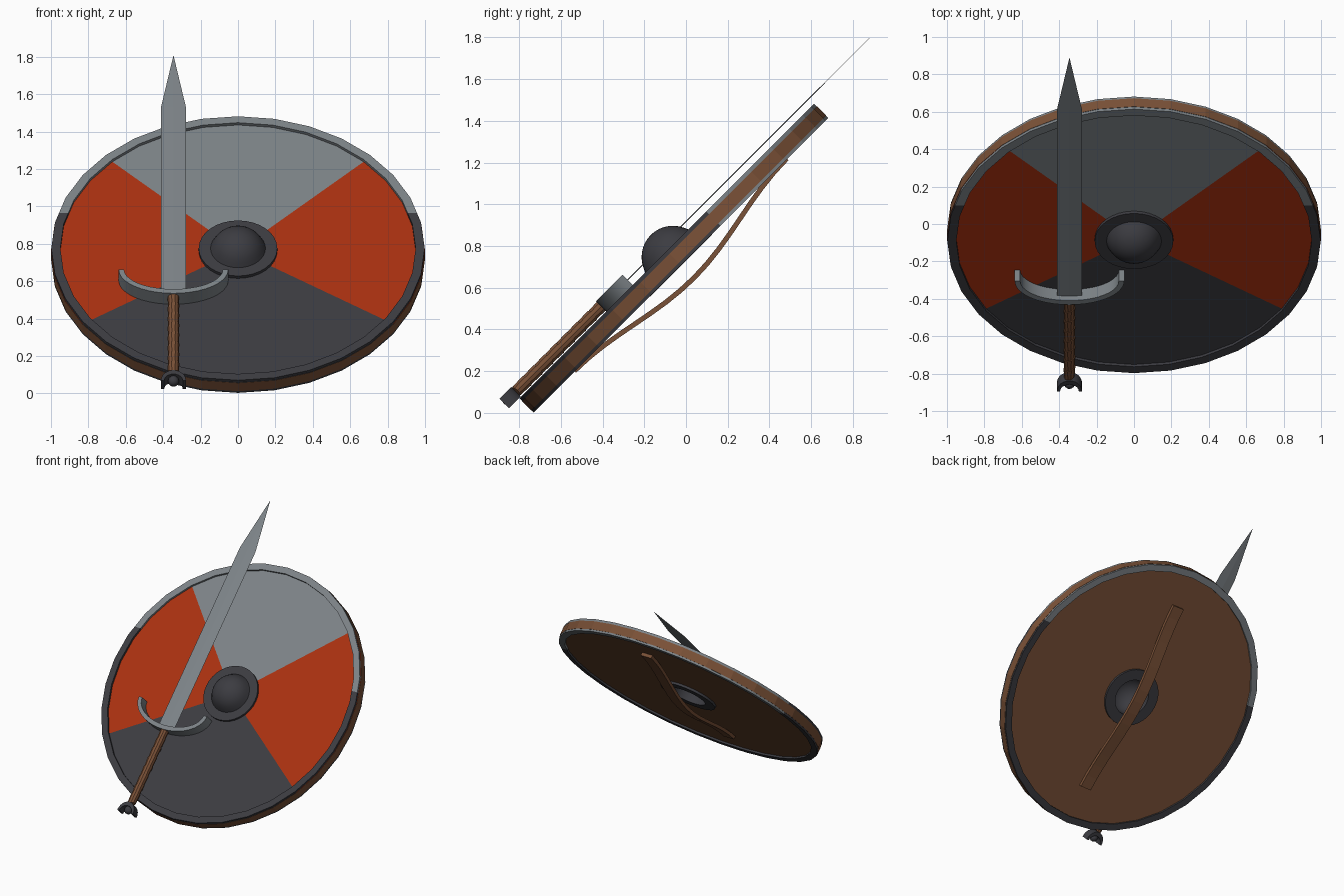
import bpy, bmesh, math
from mathutils import Matrix

if "Cube" in bpy.data.objects:
    bpy.data.objects.remove(bpy.data.objects["Cube"])

# Local frame: x across, y up along the shield, z out of the shield front; tilted 45 degrees
TILT = Matrix.Translation((0, -0.058, 0.742)) @ Matrix.Rotation(math.radians(45), 4, 'X')
SX, SN = -0.345, 0.083          # sword axis: x position and height above shield centre


def material(name, rgb):
    m = bpy.data.materials.new(name)
    m.diffuse_color = (*rgb, 1)
    m.use_nodes = True
    m.node_tree.nodes["Principled BSDF"].inputs["Base Color"].default_value = m.diffuse_color
    return m


GREY = material("steel grey", (0.205, 0.228, 0.245))
DARK = material("dark iron", (0.045, 0.045, 0.053))
RED = material("red paint", (0.40, 0.030, 0.005))
BROWN = material("brown wood", (0.195, 0.082, 0.038))


def finish(name, bm, mats, rule=None, smooth=False):
    bmesh.ops.remove_doubles(bm, verts=bm.verts, dist=1e-5)
    bmesh.ops.recalc_face_normals(bm, faces=bm.faces)
    bm.normal_update()
    if rule:
        for f in bm.faces:
            f.material_index = rule(f.calc_center_median(), f.normal)
    me = bpy.data.meshes.new(name)
    bm.to_mesh(me)
    bm.free()
    for m in mats:
        me.materials.append(m)
    ob = bpy.data.objects.new(name, me)
    bpy.context.collection.objects.link(ob)
    ob.matrix_world = TILT
    if smooth:
        bpy.ops.object.select_all(action='DESELECT')
        ob.select_set(True)
        bpy.context.view_layer.objects.active = ob
        bpy.ops.object.shade_smooth_by_angle(angle=math.radians(35))
    return ob


def lathe(profile, seg):
    """Closed (radius, height) profile turned round local z."""
    bm = bmesh.new()
    rings = []
    for r, h in profile:
        rings.append([bm.verts.new((r * math.cos(2 * math.pi * k / seg),
                                    r * math.sin(2 * math.pi * k / seg), h)) for k in range(seg)])
    for i in range(len(rings)):
        a, b = rings[i], rings[(i + 1) % len(rings)]
        for k in range(seg):
            j = (k + 1) % seg
            bm.faces.new((a[k], a[j], b[j], b[k]))
    return bm


def prism(outline, n0, n1):
    """Strip outline (pairs of outer and inner points) extruded along local z."""
    bm = bmesh.new()
    rows = [[bm.verts.new((*p, n)) for p, n in ((o, n0), (o, n1), (i, n1), (i, n0))]
            for o, i in outline]
    for a, b in zip(rows, rows[1:]):
        for k in range(4):
            bm.faces.new((a[k], a[(k + 1) % 4], b[(k + 1) % 4], b[k]))
    bm.faces.new(rows[0])
    bm.faces.new(rows[-1][::-1])
    return bm


def crescent(cy, out, inn, sign, n0, n1, steps=20):
    pts = []
    for k in range(steps + 1):
        t = math.pi * k / steps
        c, s = math.cos(t), sign * math.sin(t)
        pts.append(((SX + out[0] * c, cy + out[1] * s), (SX + inn[0] * c, cy + inn[1] * s)))
    return prism(pts, n0, n1)


# Shield board: painted sectors on the front, wood on edge and back
def paint(c, n):
    if n.z < 0.5:
        return 0
    a = math.degrees(math.atan2(c.y, abs(c.x)))
    return 1 if a > 45 else 2 if a > -33.75 else 3


finish("shield_board", lathe([(0.14, 0.03), (1, 0.03), (1, -0.033), (0.14, -0.033)], 32),
       [BROWN, GREY, RED, DARK], paint)

# Metal rims on both faces, grey above and dark below
for name, s in (("front_rim", 1), ("back_rim", -1)):
    bm = lathe([(0.95, s * 0.025), (0.998, s * 0.025), (0.998, s * 0.0475), (0.95, s * 0.0475)], 32)
    bmesh.ops.bisect_plane(bm, geom=bm.verts[:] + bm.edges[:] + bm.faces[:],
                           plane_co=(0, 0.268, 0), plane_no=(0, 1, 0))
    finish(name, bm, [GREY, DARK], lambda c, n: 0 if c.y > 0.268 else 1)

# Boss: flanges on both faces, hollow dome between
ang = [math.radians(15 + 75 * k / 8) for k in range(9)]
dome = [(0.15 * math.cos(a), 0.007 + 0.15 * math.sin(a)) for a in ang]
inner = [(0.137 * math.cos(a), 0.007 + 0.137 * math.sin(a)) for a in reversed(ang)]
finish("shield_boss", lathe([(0.21, 0.0), (0.21, 0.048), (0.147, 0.048)] + dome[1:] + inner
                            + [(0.132, -0.05), (0.21, -0.05)], 32), [DARK], smooth=True)

# Arched grip strap on the back
bm = bmesh.new()
rows = []
for k in range(17):
    v = -0.72 + 1.44 * k / 16
    n = -0.045 - 0.09 * (0.5 + 0.5 * math.cos(math.pi * v / 0.72))
    rows.append([bm.verts.new(p) for p in ((-0.045, v, n + 0.012), (0.045, v, n + 0.012),
                                           (0.045, v, n - 0.012), (-0.045, v, n - 0.012))])
for a, b in zip(rows, rows[1:]):
    for k in range(4):
        bm.faces.new((a[k], a[(k + 1) % 4], b[(k + 1) % 4], b[k]))
bm.faces.new(rows[0])
bm.faces.new(rows[-1][::-1])
finish("grip_strap", bm, [BROWN])

# Sword blade: very thin ridged diamond section with a point
bm = bmesh.new()
rows = [[bm.verts.new((SX + x, v, SN + z)) for x, z in
         ((-0.067, 0), (0, 0.002), (0.067, 0), (0, -0.002))] for v in (-0.40, 1.03)]
tip = bm.verts.new((SX, 1.424, SN))
for k in range(4):
    j = (k + 1) % 4
    bm.faces.new((rows[0][k], rows[0][j], rows[1][j], rows[1][k]))
    bm.faces.new((rows[1][k], rows[1][j], tip))
bm.faces.new(rows[0])
finish("sword_blade", bm, [GREY])

# Curved guard
finish("sword_guard", crescent(-0.231, (0.293, 0.18), (0.264, 0.148), -1, 0.035, 0.118),
       [GREY], smooth=True)

# Handle with slanted leather wraps
bm = bmesh.new()
rows = []
WRAPS = 8
for k in range(WRAPS):
    for f, r in ((0.0, 0.028), (1.0, 0.032)):
        v = -0.99 + 0.59 * (k + f) / WRAPS
        rows.append([bm.verts.new((SX + r * math.cos(t), v + 0.012 * math.cos(t),
                                   SN + r * math.sin(t)))
                     for t in (2 * math.pi * i / 10 for i in range(10))])
for a, b in zip(rows, rows[1:]):
    for k in range(10):
        bm.faces.new((a[k], a[(k + 1) % 10], b[(k + 1) % 10], b[k]))
bm.faces.new(rows[0])
bm.faces.new(rows[-1][::-1])
finish("sword_handle", bm, [BROWN])

# Pommel: small downward crescent and a knob
finish("pommel_crescent", crescent(-1.068, (0.067, 0.08), (0.05, 0.05), 1, 0.05, 0.115, 12),
       [DARK], smooth=True)
bm = bmesh.new()
bmesh.ops.create_uvsphere(bm, u_segments=12, v_segments=8, radius=0.03,
                          matrix=Matrix.Translation((SX, -1.04, SN)))
finish("pommel_knob", bm, [DARK], smooth=True)
